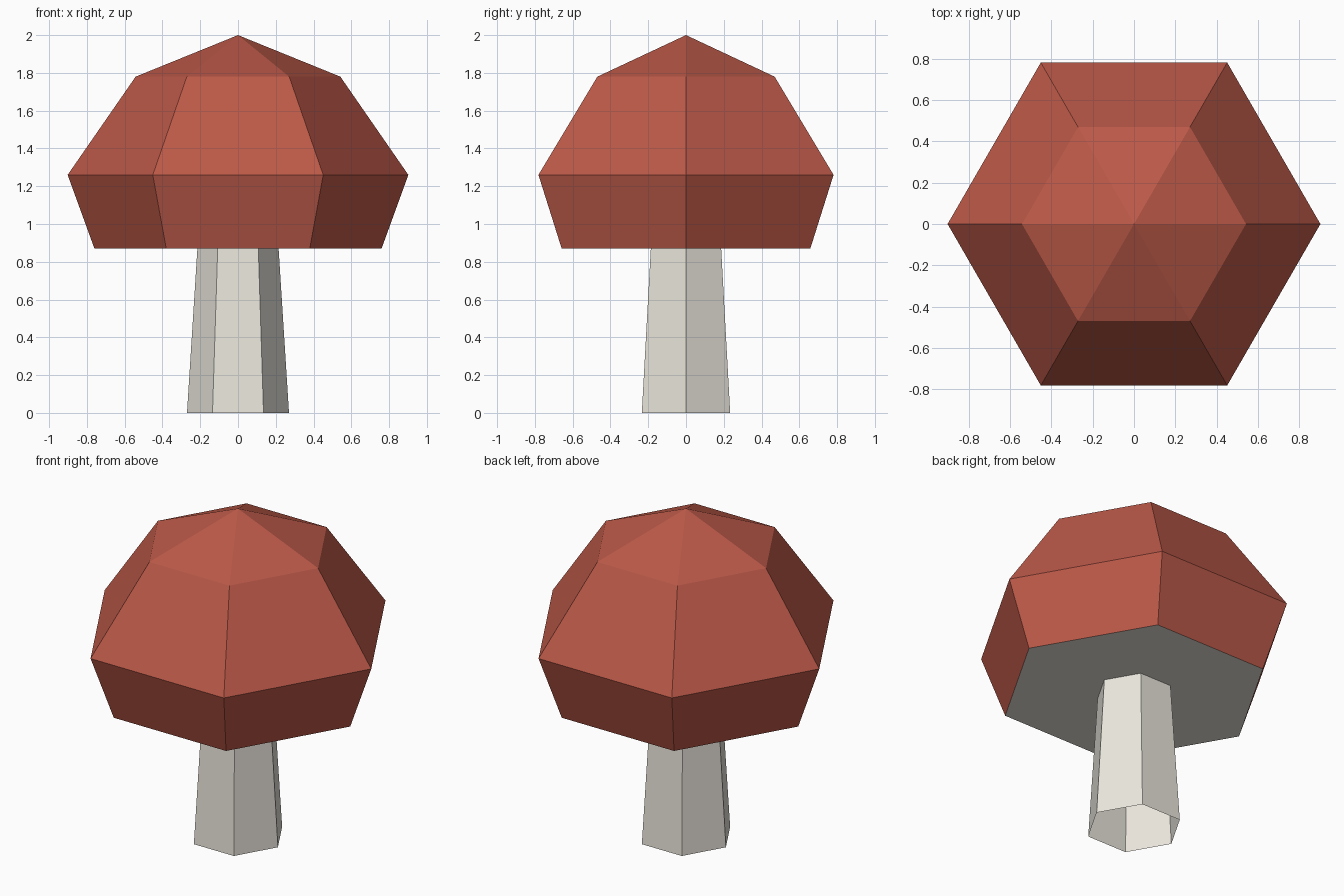
import bpy, bmesh
from math import cos, sin, pi

if "Cube" in bpy.data.objects:
    bpy.data.objects.remove(bpy.data.objects["Cube"])

SIDES = 6


def material(name, color):
    mat = bpy.data.materials.new(name)
    mat.diffuse_color = (*color, 1)
    mat.use_nodes = True
    mat.node_tree.nodes["Principled BSDF"].inputs["Base Color"].default_value = mat.diffuse_color
    return mat


def hex_part(name, profile, mat, close_bottom=False, apex=None):
    """Flat-sided shell through (radius, z) rings, with optional floor and tip."""
    bm = bmesh.new()
    rings = [[bm.verts.new((r * cos(2 * pi * i / SIDES), r * sin(2 * pi * i / SIDES), z))
              for i in range(SIDES)] for r, z in profile]
    for low, high in zip(rings, rings[1:]):
        for i in range(SIDES):
            j = (i + 1) % SIDES
            bm.faces.new((low[i], low[j], high[j], high[i]))
    if apex is not None:
        tip = bm.verts.new((0, 0, apex))
        for i in range(SIDES):
            bm.faces.new((rings[-1][i], rings[-1][(i + 1) % SIDES], tip))
    if close_bottom:
        bm.faces.new(rings[0][::-1])
    mesh = bpy.data.meshes.new(name)
    bm.to_mesh(mesh)
    bm.free()
    mesh.materials.append(mat)
    obj = bpy.data.objects.new(name, mesh)
    bpy.context.collection.objects.link(obj)
    return obj


red = material("cap_red", (0.5, 0.1, 0.065))
cream = material("stem_cream", (0.82, 0.79, 0.72))

# Tapered stem, open at the foot
hex_part("stem", [(0.27, 0), (0.215, 0.87)], cream)

# Faceted cap with a cream underside
cap = hex_part("cap", [(0.76, 0.87), (0.902, 1.26), (0.542, 1.78)], red,
               close_bottom=True, apex=2.0)
cap.data.materials.append(cream)
for face in cap.data.polygons:
    if face.normal.z < -0.9:
        face.material_index = 1
